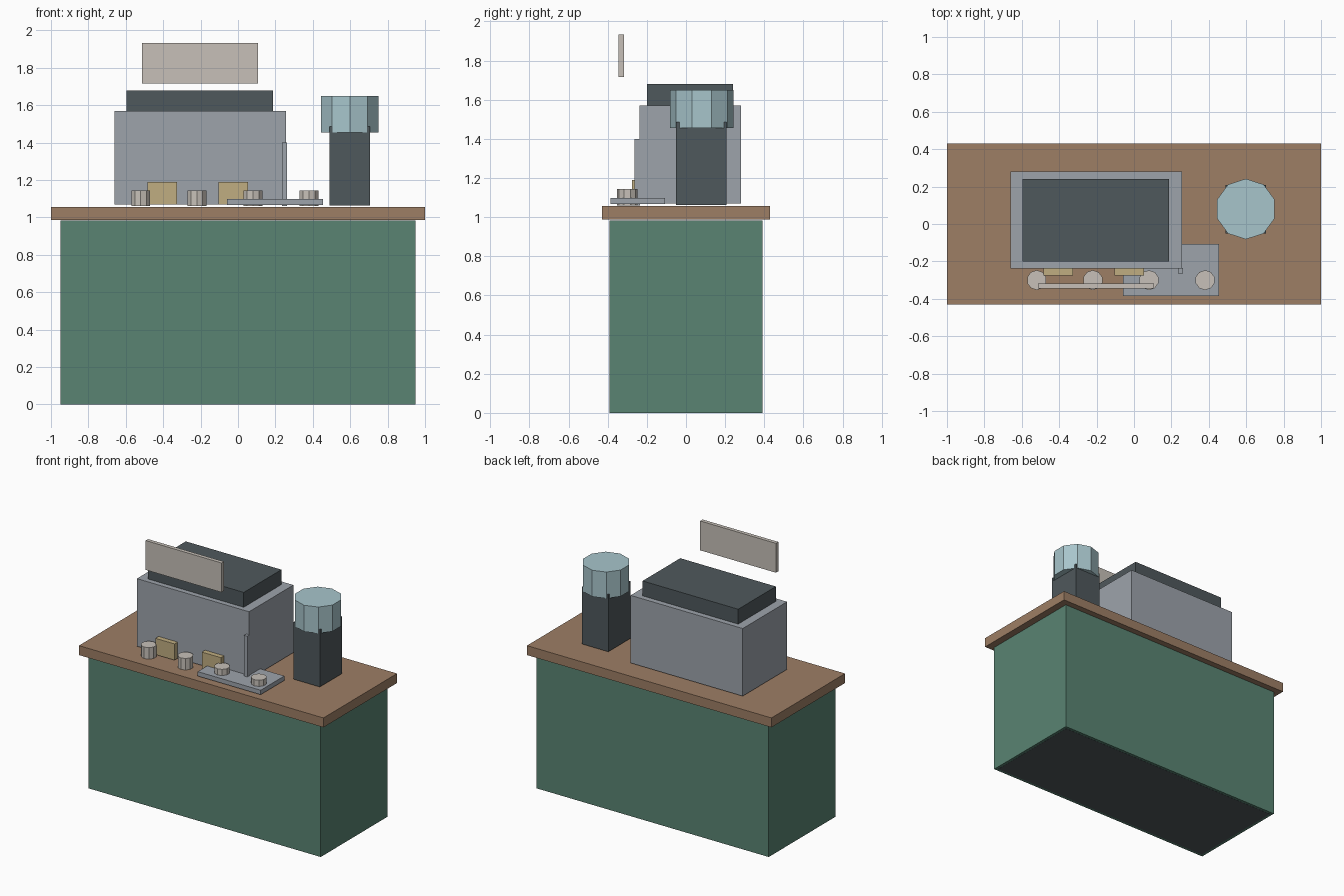
import bpy

cube = bpy.data.objects.get("Cube")
if cube:
    bpy.data.objects.remove(cube, do_unlink=True)


def material(name, r, g, b):
    m = bpy.data.materials.new(name)
    m.use_nodes = True
    m.diffuse_color = (r, g, b, 1)
    bsdf = next(n for n in m.node_tree.nodes if n.type == 'BSDF_PRINCIPLED')
    bsdf.inputs["Base Color"].default_value = (r, g, b, 1)
    return m


green = material("cabinet green", 0.10, 0.23, 0.17)
wood = material("counter wood", 0.34, 0.21, 0.13)
steel = material("brushed steel", 0.34, 0.37, 0.41)
dark = material("charcoal", 0.078, 0.098, 0.107)
glass = material("pale blue glass", 0.39, 0.56, 0.60)
brass = material("brass", 0.53, 0.42, 0.22)
cream = material("cream", 0.57, 0.53, 0.48)


def box(name, x, y, z, mat):
    """Box spanning the given (low, high) ranges."""
    spans = (x, y, z)
    bpy.ops.mesh.primitive_cube_add(size=1, location=[(a + b) / 2 for a, b in spans])
    ob = bpy.context.object
    ob.name = name
    ob.scale = [b - a for a, b in spans]
    bpy.ops.object.transform_apply(location=False, rotation=False, scale=True)
    ob.data.materials.append(mat)
    return ob


def drum(name, x, y, z, radius, mat):
    """Ten-sided upright drum spanning the z range."""
    bpy.ops.mesh.primitive_cylinder_add(vertices=10, radius=radius, depth=z[1] - z[0],
                                        location=(x, y, sum(z) / 2))
    ob = bpy.context.object
    ob.name = name
    ob.data.materials.append(mat)
    return ob


# Counter
box("cabinet", (-0.95, 0.95), (-0.39, 0.39), (0, 0.983), green)
box("plinth", (-0.93, 0.93), (-0.37, 0.37), (-0.001, 0.08), dark)
box("countertop", (-1, 1), (-0.43, 0.43), (0.987, 1.057), wood)

# Coffee machine
box("machine_body", (-0.66, 0.257), (-0.238, 0.28), (1.07, 1.57), steel)
box("machine_lid", (-0.595, 0.187), (-0.2, 0.24), (1.57, 1.68), dark)
box("steam_wand", (0.235, 0.261), (-0.264, -0.236), (1.06, 1.40), steel)
for i, x in enumerate((-0.405, -0.025)):
    box(f"brew_head_{i + 1}", (x - 0.078, x + 0.078), (-0.275, -0.235), (1.07, 1.19), brass)

# Tray and cups
box("tray", (-0.06, 0.455), (-0.385, -0.108), (1.066, 1.099), steel)
for i in range(4):
    drum(f"cup_{i + 1}", -0.52 + 0.3 * i, -0.3, (1.06, 1.145), 0.053, cream)

# Grinder with hopper
box("grinder_body", (0.49, 0.706), (-0.052, 0.208), (1.063, 1.485), dark)
drum("grinder_hopper", 0.598, 0.08, (1.455, 1.65), 0.162, glass)

# Hanging sign board
box("sign_board", (-0.513, 0.107), (-0.346, -0.318), (1.715, 1.932), cream)
